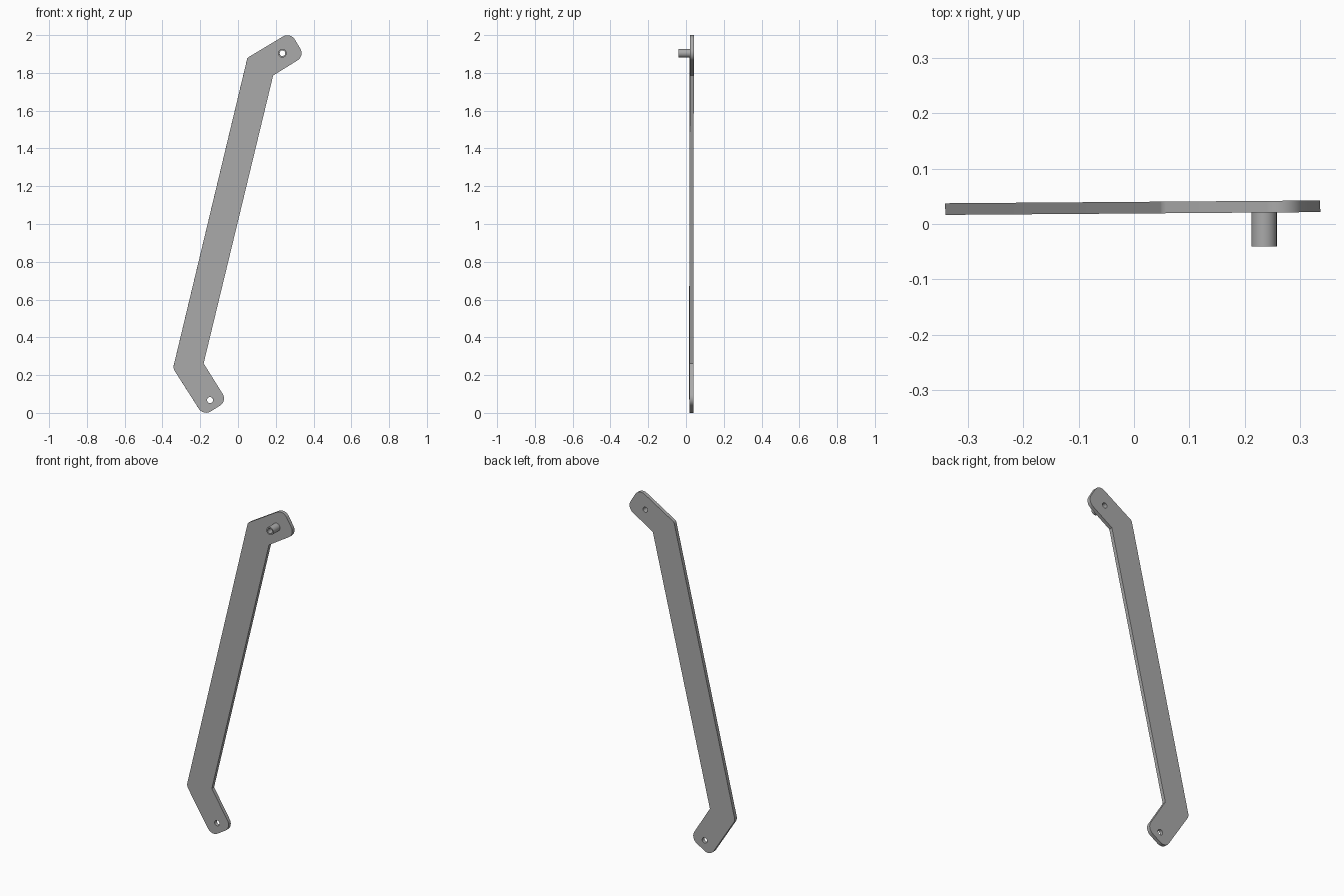
import bpy, bmesh, math
from mathutils import Vector

cube = bpy.data.objects.get("Cube")
if cube:
    bpy.data.objects.remove(cube, do_unlink=True)

grey = bpy.data.materials.new("plain grey")
grey.use_nodes = True
grey.diffuse_color = (0.4, 0.4, 0.4, 1)
grey.node_tree.nodes["Principled BSDF"].inputs["Base Color"].default_value = (0.4, 0.4, 0.4, 1)


def circle(cx, cz, r, n=32):
    return [(cx + r * math.cos(2 * math.pi * i / n), cz + r * math.sin(2 * math.pi * i / n))
            for i in range(n)]


def rounded(corners, steps=8):
    """Outline from (x, z, radius) corners, each replaced by a tangent arc."""
    out = []
    for i, (x, z, r) in enumerate(corners):
        p = Vector((x, z))
        if r == 0:
            out.append(p)
            continue
        a = (Vector(corners[i - 1][:2]) - p).normalized()
        b = (Vector(corners[(i + 1) % len(corners)][:2]) - p).normalized()
        half = a.angle(b) / 2
        centre = p + (a + b).normalized() * r / math.sin(half)
        start = p + a * r / math.tan(half) - centre
        end = p + b * r / math.tan(half) - centre
        for k in range(steps + 1):
            t = k / steps
            out.append(centre + start.lerp(end, t).normalized() * r)
    return out


def slab(name, loops, y0, y1, turn=0.0):
    """Filled outline with holes, given thickness along y."""
    curve = bpy.data.curves.new(name, "CURVE")
    curve.dimensions = "2D"
    curve.fill_mode = "BOTH"
    curve.extrude = (y1 - y0) / 2
    for loop in loops:
        spline = curve.splines.new("POLY")
        spline.points.add(len(loop) - 1)
        for point, (x, z) in zip(spline.points, loop):
            point.co = (x, z, 0, 1)
        spline.use_cyclic_u = True
    temp = bpy.data.objects.new(name + " outline", curve)
    bpy.context.collection.objects.link(temp)
    bpy.context.view_layer.update()
    mesh = bpy.data.meshes.new_from_object(temp.evaluated_get(bpy.context.evaluated_depsgraph_get()))
    bpy.data.objects.remove(temp, do_unlink=True)
    bm = bmesh.new()
    bm.from_mesh(mesh)
    bmesh.ops.remove_doubles(bm, verts=bm.verts, dist=1e-5)
    bmesh.ops.recalc_face_normals(bm, faces=bm.faces)
    bm.to_mesh(mesh)
    bm.free()
    mesh.materials.clear()
    mesh.materials.append(grey)
    obj = bpy.data.objects.new(name, mesh)
    bpy.context.collection.objects.link(obj)
    obj.rotation_euler = (math.pi / 2, 0, turn)
    obj.location.y = (y0 + y1) / 2
    bpy.ops.object.select_all(action="DESELECT")
    obj.select_set(True)
    bpy.context.view_layer.objects.active = obj
    bpy.ops.object.shade_smooth_by_angle(angle=math.radians(30))
    return obj


# Flat bar with two angled, rounded ends and a hole in each
top_hole = (0.235, 1.904)
bottom_hole = (-0.148, 0.068)
outline = rounded([
    (-0.183, -0.016, 0.045), (-0.057, 0.062, 0.045), (-0.182, 0.262, 0),
    (0.186, 1.786, 0), (0.353, 1.89, 0.045), (0.277, 2.016, 0.045),
    (0.05, 1.88, 0.02), (-0.344, 0.236, 0.04),
])
slab("bar", [outline, circle(*top_hole, 0.015), circle(*bottom_hole, 0.016)],
     0.019, 0.04, turn=0.0075)

# Hollow pin standing out of the front of the upper end
slab("hollow_pin", [circle(*top_hole, 0.023), circle(*top_hole, 0.015)], -0.041, 0.021)
